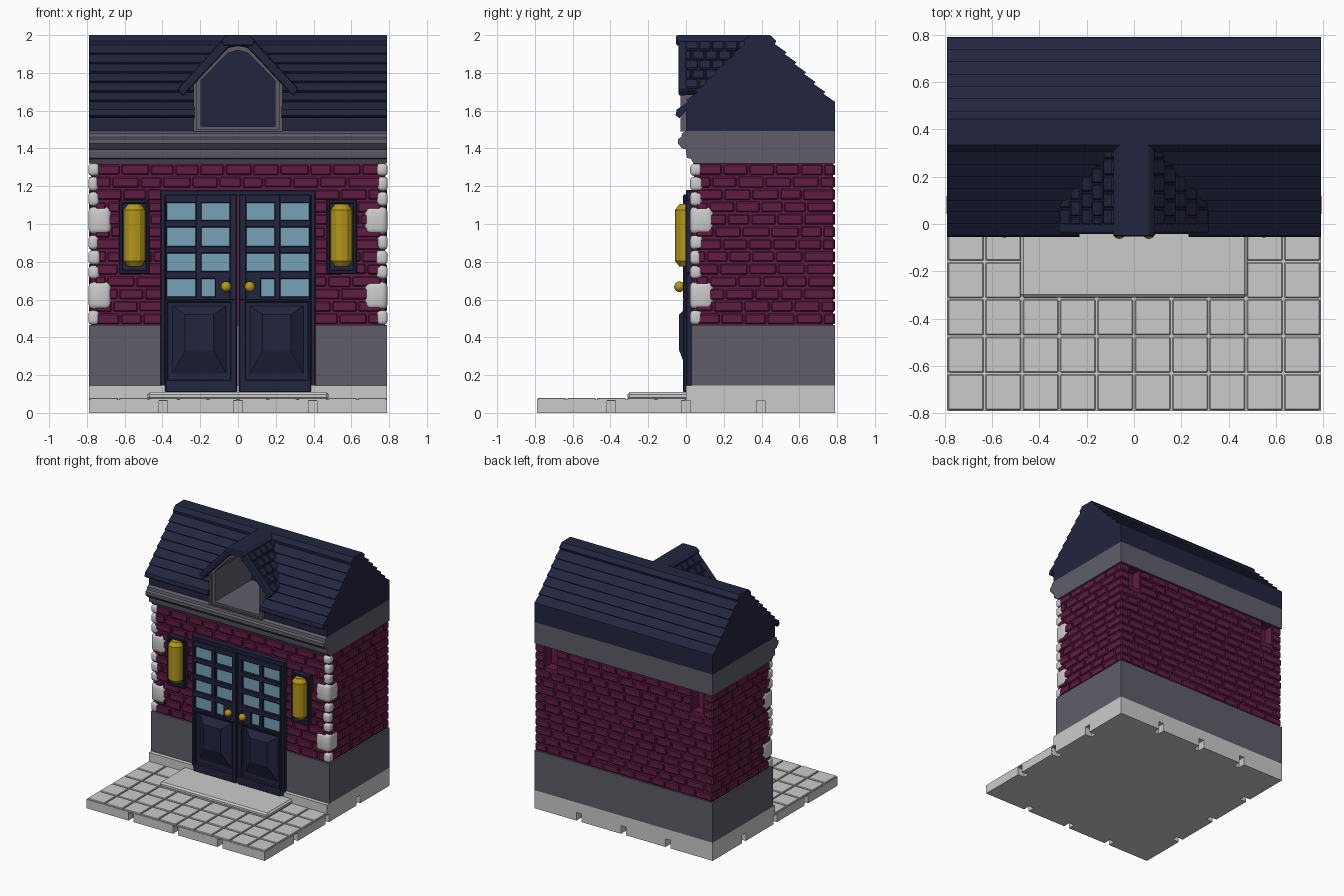
import bpy, bmesh, random
from mathutils import Matrix, Vector

if "Cube" in bpy.data.objects:
    bpy.data.objects.remove(bpy.data.objects["Cube"])

random.seed(4)
NAVY = (0.016, 0.018, 0.050)
MAROON = (0.12, 0.012, 0.055)
SLATE = (0.115, 0.108, 0.14)
GOLD = (0.45, 0.31, 0.01)
GLASS = (0.18, 0.36, 0.48)
mats = {}


def make(name, bm, color=None, bevel=0, segs=1, smooth=False):
    bmesh.ops.recalc_face_normals(bm, faces=bm.faces)
    for f in bm.faces:
        f.smooth = smooth
    me = bpy.data.meshes.new(name)
    bm.to_mesh(me)
    bm.free()
    ob = bpy.data.objects.new(name, me)
    bpy.context.collection.objects.link(ob)
    if color:
        if color not in mats:
            mats[color] = bpy.data.materials.new("paint_%d" % len(mats))
            mats[color].diffuse_color = (*color, 1)
        me.materials.append(mats[color])
    if bevel:
        m = ob.modifiers.new("bevel", 'BEVEL')
        m.width, m.segments = bevel, segs
    return ob


def box(bm, x0, x1, y0, y1, z0, z1):
    size = Matrix.Diagonal((x1 - x0, y1 - y0, z1 - z0, 1))
    mid = Matrix.Translation(((x0 + x1) / 2, (y0 + y1) / 2, (z0 + z1) / 2))
    return bmesh.ops.create_cube(bm, size=1, matrix=mid @ size)['verts']


def mbox(bm, x0, x1, *rest):
    return box(bm, x0, x1, *rest) + box(bm, -x1, -x0, *rest)


def prism(bm, pts, axis, lo, hi):
    # extrude a (y,z) profile along X or an (x,z) profile along Y
    put = (lambda p, t: (t, p[0], p[1])) if axis == 'X' else (lambda p, t: (p[0], t, p[1]))
    a, b = [[bm.verts.new(put(p, t)) for p in pts] for t in (lo, hi)]
    bm.faces.new(a)
    bm.faces.new(b[::-1])
    for i in range(len(pts)):
        j = (i + 1) % len(pts)
        bm.faces.new((a[i], a[j], b[j], b[i]))


def mirror(pts):
    return pts + [(-x, z) for x, z in reversed(pts) if x > 0]


def ring(bm, outer, inner, y0, y1):
    rows = [[bm.verts.new((x, y, z)) for x, z in p]
            for p, y in ((outer, y0), (outer, y1), (inner, y1), (inner, y0))]
    for k in range(4):
        a, b = rows[k], rows[(k + 1) % 4]
        for i in range(len(a)):
            j = (i + 1) % len(a)
            bm.faces.new((a[i], a[j], b[j], b[i]))


def cut(ob, bm, name):
    c = make(name, bm)
    c.hide_render = c.hide_viewport = True
    m = ob.modifiers.new("cut", 'BOOLEAN')
    m.object, m.operation, m.solver = c, 'DIFFERENCE', 'EXACT'


# ground slab with notches round the underside
bm = bmesh.new(); box(bm, -.79, .79, -.79, .79, 0, .07)
slab = make("base_slab", bm)
bm = bmesh.new()
for t in (-.395, 0, .395):
    for e in (-.79, .79):
        box(bm, t - .023, t + .023, e - .06, e + .06, -.05, .065)
        box(bm, e - .06, e + .06, t - .023, t + .023, -.05, .065)
cut(slab, bm, "notch_cutter")

# paving tiles, doorstep, plinth
bm = bmesh.new()
for i in range(10):
    for j in range(5):
        x, y = -.79 + i * .158, -.79 + j * .158
        box(bm, x + .004, x + .154, y + .004, y + .154, .062, .08)
make("paving_tiles", bm, bevel=.004)
bm = bmesh.new()
box(bm, -.48, .48, -.31, .02, .07, .11)
make("doorstep", bm, bevel=.012)
bm = bmesh.new(); box(bm, -.79, .79, 0, .79, .07, .145)
make("plinth", bm)
bm = bmesh.new(); box(bm, -.79, .79, .03, .79, .145, .465)
make("lower_wall", bm, SLATE)

# brick wall: core with two slots at the back, then bricks on four sides
bm = bmesh.new(); box(bm, -.778, .778, .042, .778, .465, 1.32)
core = make("wall_core", bm, MAROON)
bm = bmesh.new(); mbox(bm, .60, .70, .70, .85, 1.15, 1.315)
cut(core, bm, "slot_cutter")


def lay(u0, u1, place, holes=()):
    h = .855 / 13
    for r in range(13):
        z0, z1 = .465 + r * h, .465 + (r + 1) * h
        spans, start = [], u0
        for a, b, c, d in holes:
            if z0 < d - .03 and z1 > c + .03:
                spans.append((start, a)); start = b
        spans.append((start, u1))
        for a, b in spans:
            u = a
            first = .07 if r % 2 else .14
            while u < b - .01:
                e = u + first + random.uniform(-.015, .03)
                first = .13
                if b - e < .05:
                    e = b
                place(u + .005, e - .005, z0 + random.uniform(.004, .008),
                      z1 - random.uniform(.004, .008), random.uniform(0, .004))
                u = e


bm = bmesh.new()
lay(-.76, .76, lambda a, b, c, d, o: box(bm, a, b, .028 + o, .055, c, d), [(-.40, .40, .4, 1.17)])
lay(-.79, .79, lambda a, b, c, d, o: box(bm, a, b, .76, .79 - o, c, d),
    [(-.70, -.60, 1.15, 1.4), (.60, .70, 1.15, 1.4)])
lay(.05, .79, lambda a, b, c, d, o: box(bm, .76, .79 - o, a, b, c, d))
lay(.05, .79, lambda a, b, c, d, o: box(bm, -.79 + o, -.76, a, b, c, d))
make("bricks", bm, MAROON, bevel=.006)

# corner stones
bm = bmesh.new()
for z0, z1 in ((.467, .543), (.71, .78), (.785, .86), (.865, .94), (1.095, 1.17), (1.175, 1.25), (1.255, 1.32)):
    w = random.uniform(-.006, .006)
    mbox(bm, .735 + w, .792, .022, .085 + w, z0, z1)
make("small_corner_stones", bm, None, .02, 3, True)
bm = bmesh.new()
for z0 in (.547, .945):
    mbox(bm, .67, .792, .020, .148, z0, z0 + .148)
make("large_corner_stones", bm, None, .03, 3, True)

# cornice
bm = bmesh.new()
prism(bm, [(.79, 1.32), (.04, 1.32), (.025, 1.345), (.005, 1.35), (0, 1.38), (0, 1.395), (-.02, 1.40),
           (-.042, 1.425), (-.042, 1.45), (-.025, 1.46), (-.02, 1.48), (0, 1.492), (.79, 1.492)], 'X', -.79, .79)
make("cornice", bm, SLATE)


# main roof: stepped shingle courses on both slopes, hollowed behind the dormer
def courses(p, q, normal, n):
    p, q, normal = Vector(p), Vector(q), Vector(normal)
    out = []
    for i in range(n):
        out += [p.lerp(q, i / n) + normal * .016, p.lerp(q, (i + 1) / n) + normal * .002]
    return [tuple(v) for v in out]


front = courses((-.038, 1.595), (.31, 1.945), (-.7, .7), 7)
back = courses((.778, 1.635), (.47, 1.95), (.7, .7), 6)[::-1]
bm = bmesh.new()
prism(bm, [(.79, 1.49), (0, 1.49), (0, 1.60), (-.035, 1.56), (-.055, 1.575)] + front +
      [(.305, 1.97), (.335, 2), (.445, 2), (.477, 1.97)] + back + [(.79, 1.63)], 'X', -.79, .79)
roof = make("main_roof", bm, NAVY)
bm = bmesh.new()
prism(bm, mirror([(0, 1.955), (.07, 1.94), (.23, 1.77), (.23, 1.45)]), 'Y', -.2, .45)
cut(roof, bm, "dormer_cutter")

# dormer: grey lining, raised moulding, roof slab, bargeboard, tiles, ridge
outer = mirror([(0, 1.96), (.07, 1.95), (.235, 1.775), (.235, 1.49)])
bm = bmesh.new()
ring(bm, outer, mirror([(0, 1.92), (.055, 1.905), (.195, 1.762), (.195, 1.515)]), -.015, .452)
ring(bm, outer, mirror([(0, 1.942), (.065, 1.93), (.218, 1.77), (.218, 1.50)]), -.03, -.01)
make("dormer_frame", bm, SLATE)
chevron = [(0, 1.985), (.08, 1.968), (.315, 1.71), (.287, 1.682), (.05, 1.94), (0, 1.95)]
chevron += [(-x, z) for x, z in chevron[-2:0:-1]]
bm = bmesh.new(); prism(bm, chevron, 'Y', 0, .33)
make("dormer_roof", bm, NAVY)
bm = bmesh.new()
prism(bm, [(x * 1.02, z + .004 if i in (0, 1, 2, 8, 9) else z - .006) for i, (x, z) in enumerate(chevron)],
      'Y', -.04, .005)
make("dormer_bargeboard", bm, NAVY, .01, 2)
bm = bmesh.new()
for s in (1, -1):
    for r in range(5):
        u = r * .068
        limit = 1.965 - .742 * u - 1.63 + .03
        y = -.005 - (.035 if r % 2 else 0)
        while y < limit:
            for v in box(bm, u + .003, u + .065, max(y, -.005) + .003, y + .067, -.005, .012):
                a, b, w = v.co
                v.co = (s * (.08 + .672 * a + .742 * w), b, 1.965 - .742 * a + .672 * w)
            y += .07
make("dormer_tiles", bm, NAVY, .005)
bm = bmesh.new()
prism(bm, mirror([(0, 2), (.06, 2), (.088, 1.975), (.08, 1.945), (.0, 1.945)])[:-1] + [(-.06, 2)], 'Y', -.052, .36)
make("dormer_ridge", bm, NAVY, .008, 2)

# double door: surround, stiles and rails, lower panels
bm = bmesh.new()
mbox(bm, .385, .41, 0, .05, .11, 1.18)
box(bm, -.41, .41, 0, .05, 1.15, 1.18)
mbox(bm, .006, .388, .012, .05, .11, .61)
for a, b in ((.006, .045), (.192, .225), (.375, .386)):
    mbox(bm, a, b, -.015, .04, .60, 1.155)
for a, b in ((.596, .615), (.71, .75), (.845, .883), (.982, 1.02), (1.11, 1.155)):
    mbox(bm, .006, .386, -.014, .04, a, b)
mbox(bm, .04, .122, -.013, .04, .60, .72)
for a, b in ((.006, .04), (.37, .386)):
    mbox(bm, a, b, -.015, .04, .11, .60)
for a, b in ((.11, .175), (.585, .60)):
    mbox(bm, .006, .386, -.014, .04, a, b)
make("door_frame", bm, NAVY, .004)
bm = bmesh.new()
for v in mbox(bm, .052, .358, -.036, .02, .188, .575):
    if v.co.y < 0:
        s = 1 if v.co.x > 0 else -1
        v.co.x = s * (.13 if abs(v.co.x) < .2 else .28)
        v.co.z = .33 if v.co.z < .4 else .52
make("door_panels", bm, NAVY)
bm = bmesh.new(); mbox(bm, .03, .38, .006, .03, .60, 1.13)
make("door_glass", bm, GLASS)

# knobs
bm = bmesh.new()
for s in (1, -1):
    bmesh.ops.create_uvsphere(bm, u_segments=16, v_segments=10, radius=.028,
                              matrix=Matrix.Translation((s * .063, -.035, .668)))
    box(bm, s * .063 - .01, s * .063 + .01, -.03, 0, .658, .678)
make("door_knobs", bm, GOLD, smooth=True)

# wall lamps: backing plate with rim, faceted lamp
bm = bmesh.new()
mbox(bm, .475, .62, .012, .05, .74, 1.125)
for a, b, c, d in ((.468, .488, .735, 1.13), (.61, .63, .735, 1.13), (.48, .62, .735, .757), (.48, .62, 1.108, 1.13)):
    mbox(bm, a, b, -.003, .05, c, d)
make("lamp_plates", bm, NAVY, .005)
bm = bmesh.new()
for s in (1, -1):
    for z0, z1, r0, r1 in ((.775, .805, .035, .058), (.805, 1.075, .058, .058), (1.075, 1.105, .058, .035)):
        bmesh.ops.create_cone(bm, cap_ends=True, segments=12, radius1=r0, radius2=r1, depth=z1 - z0,
                              matrix=Matrix.Translation((s * .548, 0, (z0 + z1) / 2)))
make("lamps", bm, GOLD)

for m in bpy.data.materials:
    if m.users and not m.is_grease_pencil:
        m.use_nodes = True
        m.node_tree.nodes["Principled BSDF"].inputs["Base Color"].default_value = m.diffuse_color
